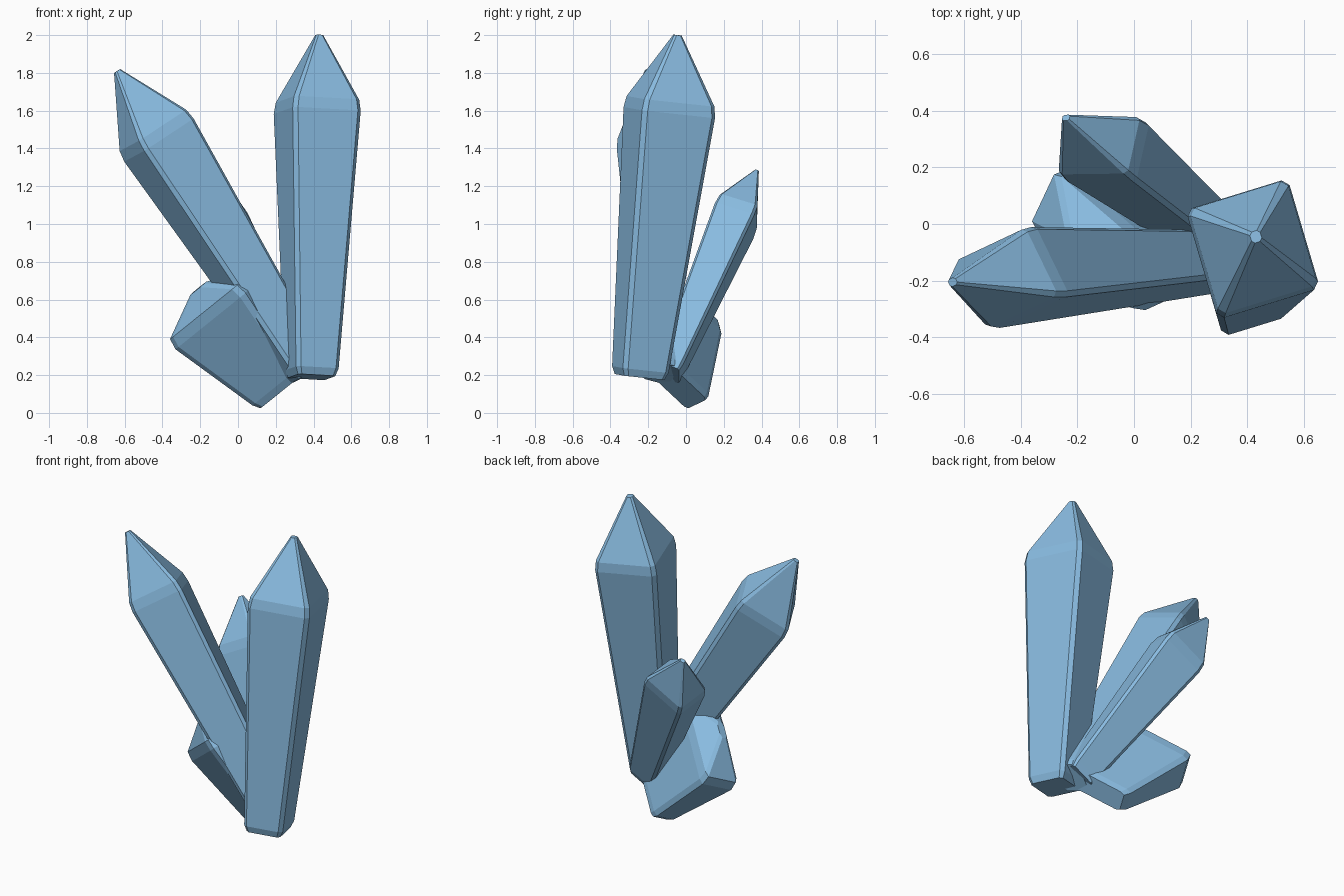
import bpy, bmesh
from mathutils import Vector

if "Cube" in bpy.data.objects:
    bpy.data.objects.remove(bpy.data.objects["Cube"])


def ring(bm, centre, e1, e2, scale, chamfer):
    """Eight-point chamfered rectangle; e1 and e2 are half diagonals."""
    corners = [e1, e2, -e1, -e2]
    verts = []
    for i, c in enumerate(corners):
        for other in (corners[i - 1], corners[(i + 1) % 4]):
            verts.append(bm.verts.new(centre + scale * c.lerp(other, chamfer)))
    return verts


def crystal(name, base, shoulder, tip, e1, e2, foot=0.62, point=0.1):
    base, shoulder, tip, e1, e2 = map(Vector, (base, shoulder, tip, e1, e2))
    axis = (shoulder - base).normalized()
    # Keep the cross-section square to the axis
    e1 = (e1 - axis * e1.dot(axis)) * 1.04
    e2 = (e2 - axis * e2.dot(axis)) * 1.04
    cap = (tip - shoulder).length
    b = 0.03
    bm = bmesh.new()
    rings = [
        ring(bm, base - axis * 0.01, e1, e2, foot - 0.08, 0.08),
        ring(bm, base + axis * b, e1, e2, foot, 0.09),
        ring(bm, shoulder - axis * b, e1, e2, 0.99, 0.06),
        ring(bm, shoulder.lerp(tip, b / cap), e1, e2, 0.95, 0.06),
        ring(bm, tip, e1, e2, point, 0.25),
    ]
    for low, high in zip(rings, rings[1:]):
        for i in range(8):
            j = (i + 1) % 8
            bm.faces.new((low[i], low[j], high[j], high[i]))
    bm.faces.new(rings[0])
    bm.faces.new(rings[-1])
    bmesh.ops.recalc_face_normals(bm, faces=bm.faces)
    mesh = bpy.data.meshes.new(name)
    bm.to_mesh(mesh)
    bm.free()
    obj = bpy.data.objects.new(name, mesh)
    bpy.context.collection.objects.link(obj)
    mat = bpy.data.materials.get("crystal_blue") or bpy.data.materials.new("crystal_blue")
    mat.diffuse_color = (0.25, 0.5, 0.75, 1)
    mat.use_nodes = True
    mat.node_tree.nodes["Principled BSDF"].inputs["Base Color"].default_value = mat.diffuse_color
    mesh.materials.append(mat)
    return obj


# Tall upright crystal
crystal("tall_crystal", (0.39, -0.245, 0.2), (0.42, -0.085, 1.62), (0.43, -0.045, 2.0),
        (-0.23, 0.135, 0), (0.12, 0.245, 0))
# Large crystal leaning left
crystal("left_crystal", (0.36, -0.13, 0.22), (-0.435, -0.19, 1.47), (-0.64, -0.205, 1.81),
        (0.185, -0.06, 0.115), (0.07, 0.18, 0.05))
# Slim crystal leaning to the back
crystal("back_crystal", (0.34, -0.09, 0.22), (-0.11, 0.265, 1.04), (-0.24, 0.375, 1.28),
        (0.15, 0.10, 0.03), (0.09, -0.09, 0.12))
# Short flat crystal at the foot
crystal("short_crystal", (0.235, -0.03, 0.135), (-0.125, -0.06, 0.55), (-0.21, -0.065, 0.66),
        (-0.225, 0.06, -0.19), (-0.135, 0.25, -0.10), 0.62, 0.2)
